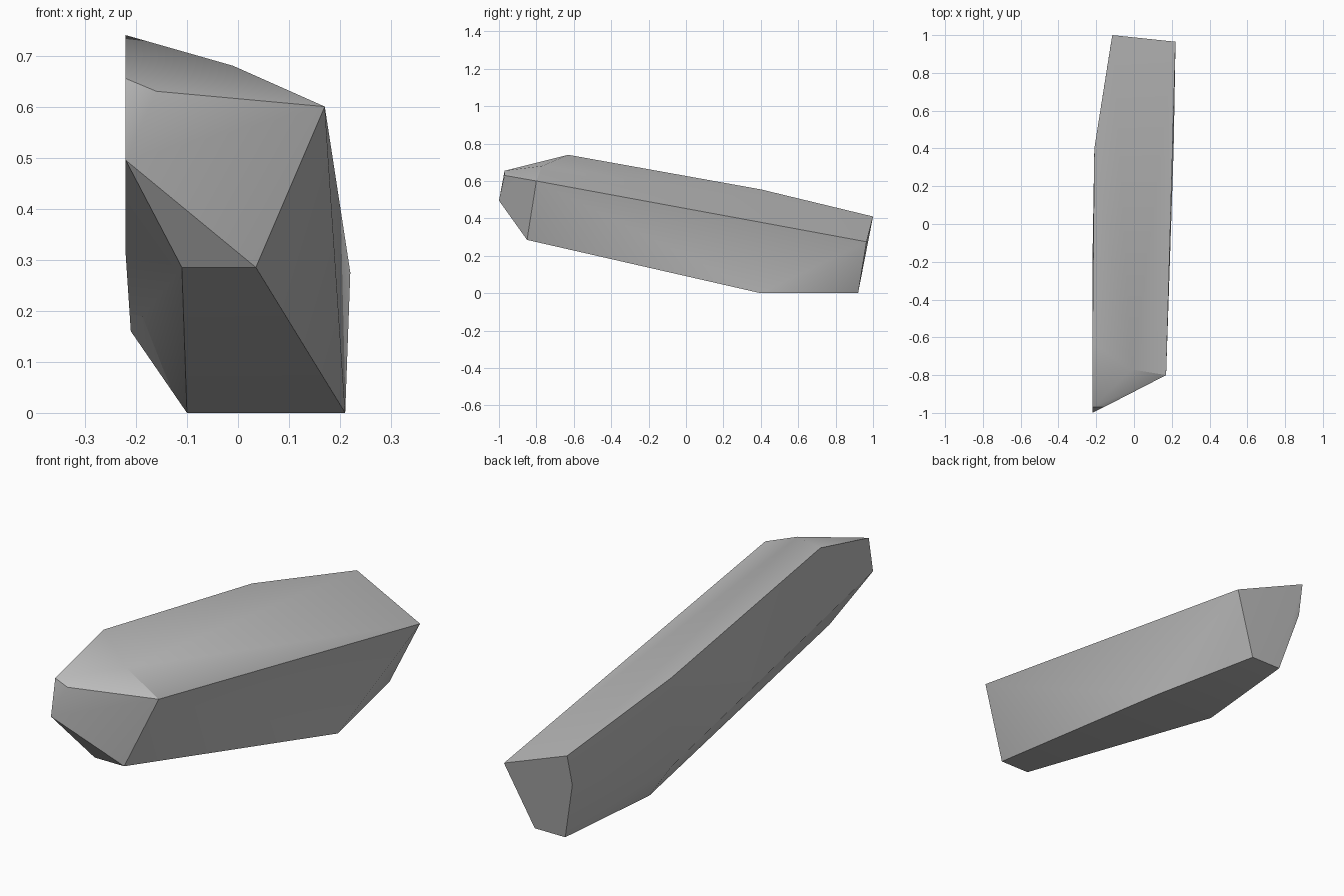
import bpy, bmesh, math

cube = bpy.data.objects.get("Cube")
if cube:
    bpy.data.objects.remove(cube, do_unlink=True)

# Single stone colour
stone = bpy.data.materials.new("grey_stone")
stone.use_nodes = True
grey = (0.5, 0.5, 0.5, 1)
stone.diffuse_color = grey
stone.node_tree.nodes["Principled BSDF"].inputs["Base Color"].default_value = grey

# Corners of the chipped shard, grouped by region
nose = [(-.22, -1, .495), (-.22, -.97, .655), (-.16, -.97, .63),
        (-.11, -.85, .285), (.035, -.85, .285)]
shoulder = [(.17, -.8, .60), (-.01, -.77, .68), (-.22, -.63, .74)]
flank = [(-.21, .4, .555), (-.21, .4, .16), (-.22, -.2, .31)]
base = [(-.10, .4, 0), (.21, .4, 0), (.10, .92, 0), (-.05, .92, 0)]
tail = [(.22, .965, .275), (-.115, 1, .41), (-.12, .97, .27)]

# Wrap the corners in a faceted solid
bm = bmesh.new()
for co in nose + shoulder + flank + base + tail:
    bm.verts.new(co)
bmesh.ops.convex_hull(bm, input=bm.verts)
bmesh.ops.delete(bm, geom=[v for v in bm.verts if not v.link_faces], context='VERTS')
bmesh.ops.recalc_face_normals(bm, faces=bm.faces)
mesh = bpy.data.meshes.new("stone_shard")
bm.to_mesh(mesh)
bm.free()
mesh.materials.append(stone)

shard = bpy.data.objects.new("stone_shard", mesh)
bpy.context.collection.objects.link(shard)

# Soften shallow creases, keep the chipped edges crisp
bpy.ops.object.select_all(action='DESELECT')
shard.select_set(True)
bpy.context.view_layer.objects.active = shard
bpy.ops.object.shade_smooth_by_angle(angle=math.radians(30))
